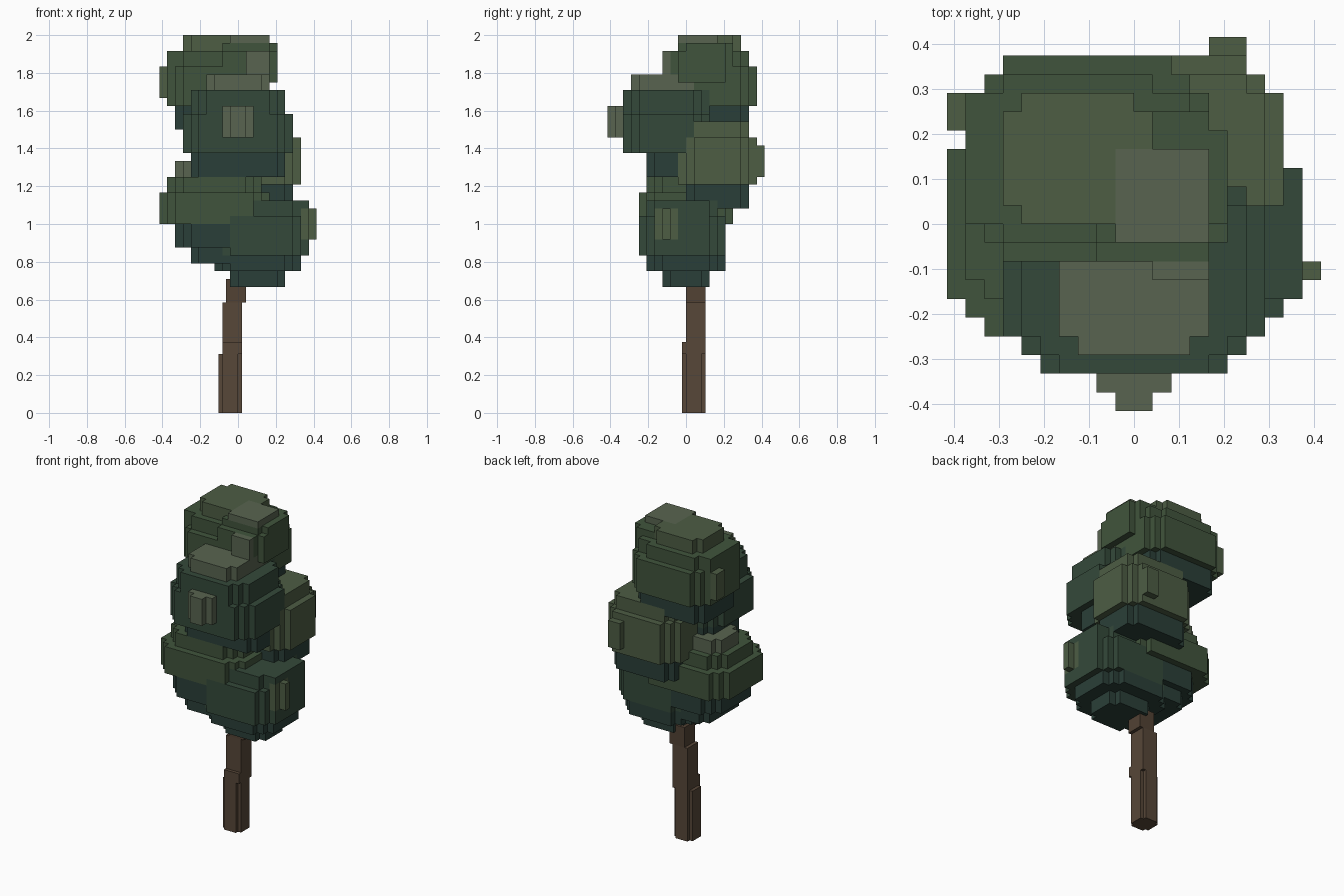
import bpy, bmesh

if "Cube" in bpy.data.objects:
    bpy.data.objects.remove(bpy.data.objects["Cube"])

LEAF = 1 / 24    # foliage voxel size
BARK = 1 / 48    # trunk voxel size


def material(name, hex_colour):
    def lin(c):
        return c / 12.92 if c <= 0.04045 else ((c + 0.055) / 1.055) ** 2.4
    m = bpy.data.materials.new(name)
    rgb = [lin(int(hex_colour[i:i + 2], 16) / 255) for i in (0, 2, 4)]
    m.diffuse_color = (*rgb, 1)
    m.use_nodes = True
    m.node_tree.nodes["Principled BSDF"].inputs["Base Color"].default_value = m.diffuse_color
    return m


DARK = material("leaf_shadow", "2A3F38")
DEEP = material("leaf_deep", "34493A")
MID = material("leaf_mid", "40543C")
PALE = material("leaf_pale", "4D5D44")
LIGHT = material("leaf_light", "586450")
WOOD = material("bark", "574738")
WOOD_DARK = material("bark_dark", "524234")


def fill(cells, owner, tier, rounded=True):
    """Fill one slab of voxels with a rounded footprint."""
    z0, z1, x0, x1, y0, y1, mat = tier
    cx, cy, a, b = (x0 + x1) / 2, (y0 + y1) / 2, (x1 - x0) / 2, (y1 - y0) / 2
    for x in range(x0, x1):
        for y in range(y0, y1):
            d = abs((x + .5 - cx) / a) ** 3.5 + abs((y + .5 - cy) / b) ** 3.5
            if rounded and d > 1:
                continue
            for z in range(z0, z1):
                cells.setdefault((x, y, z), (owner, mat))


def build(name, cells, size):
    """Mesh the exposed faces of all voxels owned by one part."""
    bm = bmesh.new()
    verts, mats = {}, []
    for p, (owner, mat) in cells.items():
        if owner != name:
            continue
        if mat not in mats:
            mats.append(mat)
        for axis in range(3):
            u, v = (axis + 1) % 3, (axis + 2) % 3
            for side in (0, 1):
                n = list(p)
                n[axis] += 2 * side - 1
                if tuple(n) in cells:
                    continue
                loop = []
                for du, dv in ((0, 0), (1, 0), (1, 1), (0, 1)):
                    c = list(p)
                    c[axis] += side
                    c[u] += du
                    c[v] += dv
                    c = tuple(c)
                    if c not in verts:
                        verts[c] = bm.verts.new([k * size for k in c])
                    loop.append(verts[c])
                f = bm.faces.new(loop if side else loop[::-1])
                f.material_index = mats.index(mat)
    me = bpy.data.meshes.new(name)
    bm.to_mesh(me)
    bm.free()
    for m in mats:
        me.materials.append(m)
    bpy.context.collection.objects.link(bpy.data.objects.new(name, me))


# Leaf clumps: tiers of (z0, z1, x0, x1, y0, y1, colour) in voxels
clumps = {
    "lower_right_clump": [
        (16, 18, -1, 6, -3, 3, DARK), (18, 20, -3, 8, -5, 5, DARK),
        (20, 25, -3, 9, -6, 5, DEEP), (25, 27, -3, 9, -5, 4, DEEP)],
    "lower_left_clump": [
        (19, 21, -6, 2, -5, 4, DARK), (21, 24, -8, 3, -6, 5, DARK),
        (24, 28, -10, 4, -6, 6, MID), (28, 30, -9, 3, -5, 5, MID),
        (30, 32, -8, 1, -2, 4, LIGHT)],
    "back_clump": [
        (26, 29, -3, 7, 0, 8, DARK), (29, 35, -4, 8, -1, 9, PALE),
        (35, 37, -3, 7, 0, 8, PALE)],
    "front_clump": [
        (29, 30, -3, 3, -3, 2, DARK), (30, 33, -6, 6, -5, 3, DARK),
        (33, 38, -7, 7, -8, 3, DEEP), (38, 41, -6, 6, -8, 3, DEEP),
        (41, 43, -4, 4, -7, 2, LIGHT)],
    "top_left_clump": [
        (36, 39, -8, 3, -1, 8, DARK), (39, 44, -9, 4, -2, 9, MID),
        (44, 46, -9, 3, -1, 8, MID), (46, 48, -7, 1, 0, 7, PALE)],
    "top_right_clump": [
        (39, 42, -3, 4, -2, 6, DEEP), (42, 46, -3, 5, -2, 6, MID),
        (46, 47, -3, 5, -1, 6, MID)],
}
# Small square leaf tufts sticking out of the clumps
tufts = {
    "lower_right_clump": [(22, 26, 8, 9, -4, -1, PALE), (22, 26, 9, 10, -3, -2, PALE)],
    "back_clump": [(30, 34, 4, 6, 9, 10, PALE)],
    "front_clump": [(35, 39, -2, 2, -9, -8, LIGHT), (35, 39, -1, 1, -10, -9, LIGHT)],
    "top_left_clump": [(40, 44, -10, -9, 5, 7, PALE)],
    "top_right_clump": [(43, 46, 1, 4, -3, -2, LIGHT), (47, 48, -1, 4, -1, 4, LIGHT)],
}
leaves = {}
for part, tiers in tufts.items():
    for t in tiers:
        fill(leaves, part, t, rounded=False)
for part, tiers in clumps.items():
    for t in tiers:
        fill(leaves, part, t)
for part in clumps:
    build(part, leaves, LEAF)

# Trunk: finer voxels, narrowing and leaning slightly to the right
trunk = {}
for t in [(0, 15, -5, 1, -1, 5, WOOD), (15, 18, -4, 1, -1, 5, WOOD),
          (18, 28, -4, 1, 0, 5, WOOD), (28, 34, -3, 2, 0, 5, WOOD_DARK)]:
    fill(trunk, "trunk", t)
build("trunk", trunk, BARK)
